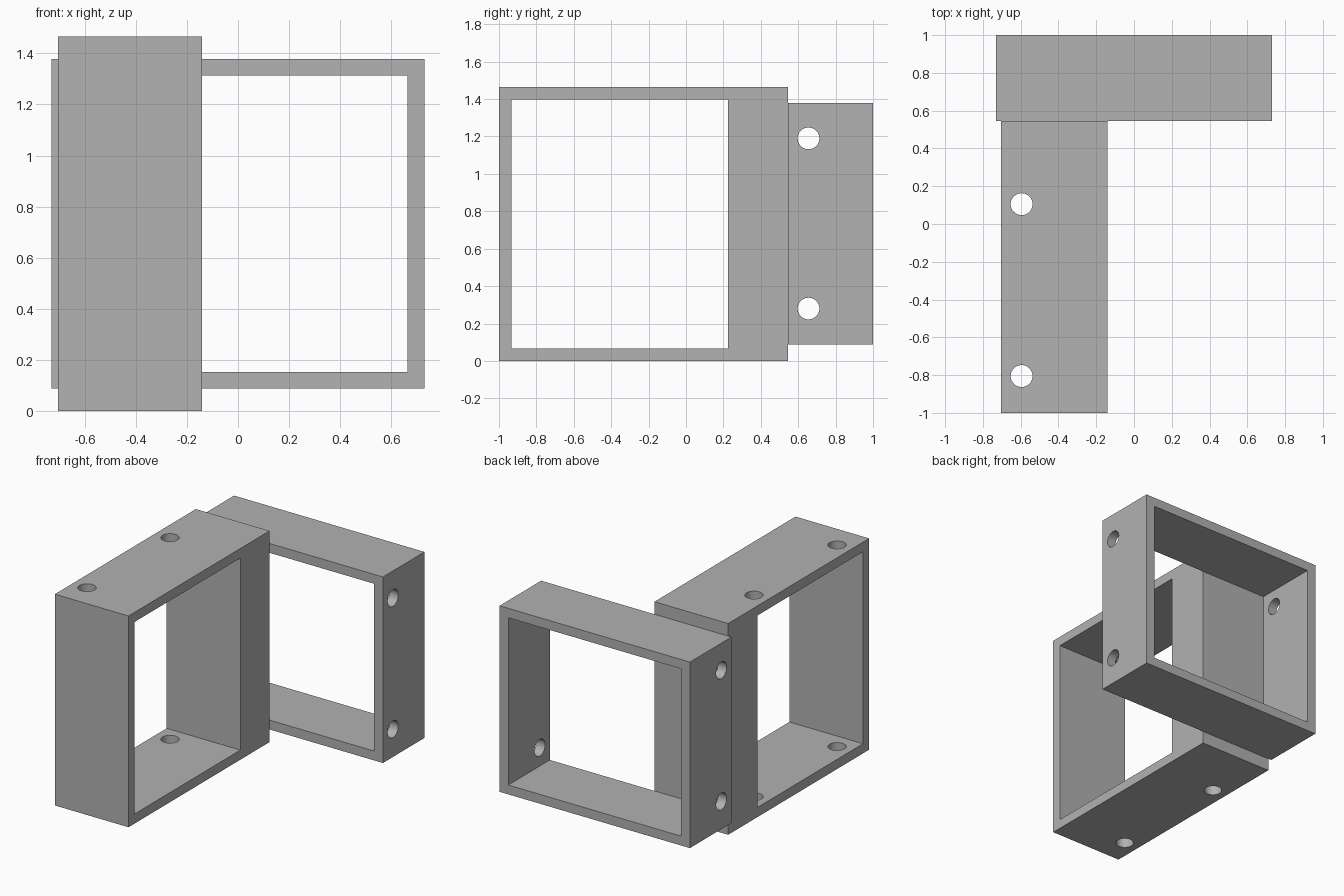
import bpy
import math

default_cube = bpy.data.objects.get("Cube")
if default_cube:
    bpy.data.objects.remove(default_cube, do_unlink=True)

# Single grey finish
grey = bpy.data.materials.new("plain grey")
grey.use_nodes = True
colour = (0.445, 0.445, 0.445, 1)
grey.diffuse_color = colour
grey.node_tree.nodes["Principled BSDF"].inputs["Base Color"].default_value = colour


def box(name, x, y, z):
    """Box given by its (min, max) range on each axis."""
    spans = (x, y, z)
    bpy.ops.mesh.primitive_cube_add(size=1, location=[(a + b) / 2 for a, b in spans])
    obj = bpy.context.object
    obj.name = name
    obj.scale = [b - a for a, b in spans]
    bpy.ops.object.transform_apply(location=False, rotation=False, scale=True)
    return obj


def drill(location, rotation):
    """Cylinder long enough to pass through two opposite walls."""
    bpy.ops.mesh.primitive_cylinder_add(
        vertices=40, radius=0.058, depth=3, location=location, rotation=rotation)
    bpy.context.object.name = "screw_hole_cutter"
    return bpy.context.object


def cut(obj, cutters):
    """Subtract each cutter, then finish the part."""
    bpy.ops.object.select_all(action='DESELECT')
    obj.select_set(True)
    bpy.context.view_layer.objects.active = obj
    for cutter in cutters:
        cutter.hide_render = True
        mod = obj.modifiers.new("cut", 'BOOLEAN')
        mod.operation = 'DIFFERENCE'
        mod.solver = 'EXACT'
        mod.object = cutter
        bpy.ops.object.modifier_apply(modifier=mod.name)
        bpy.data.objects.remove(cutter, do_unlink=True)
    obj.data.materials.clear()
    obj.data.materials.append(grey)
    bpy.ops.object.shade_smooth_by_angle(angle=math.radians(30))


# Front frame: opens sideways, with one thick wall at the joint
front_frame = box("front_frame", (-0.705, -0.14), (-1, 0.545), (0, 1.465))
front_cutters = [box("front_opening", (-0.9, 0.1), (-0.932, 0.225), (0.067, 1.398))]
front_cutters += [drill((-0.595, y, 0.73), (0, 0, 0)) for y in (-0.805, 0.105)]
cut(front_frame, front_cutters)

# Back frame: opens front to back, drilled through both side walls
back_frame = box("back_frame", (-0.73, 0.73), (0.545, 1), (0.088, 1.378))
back_cutters = [box("back_opening", (-0.663, 0.663), (0.4, 1.2), (0.153, 1.313))]
back_cutters += [drill((0, 0.655, z), (0, math.pi / 2, 0)) for z in (0.28, 1.19)]
cut(back_frame, back_cutters)
